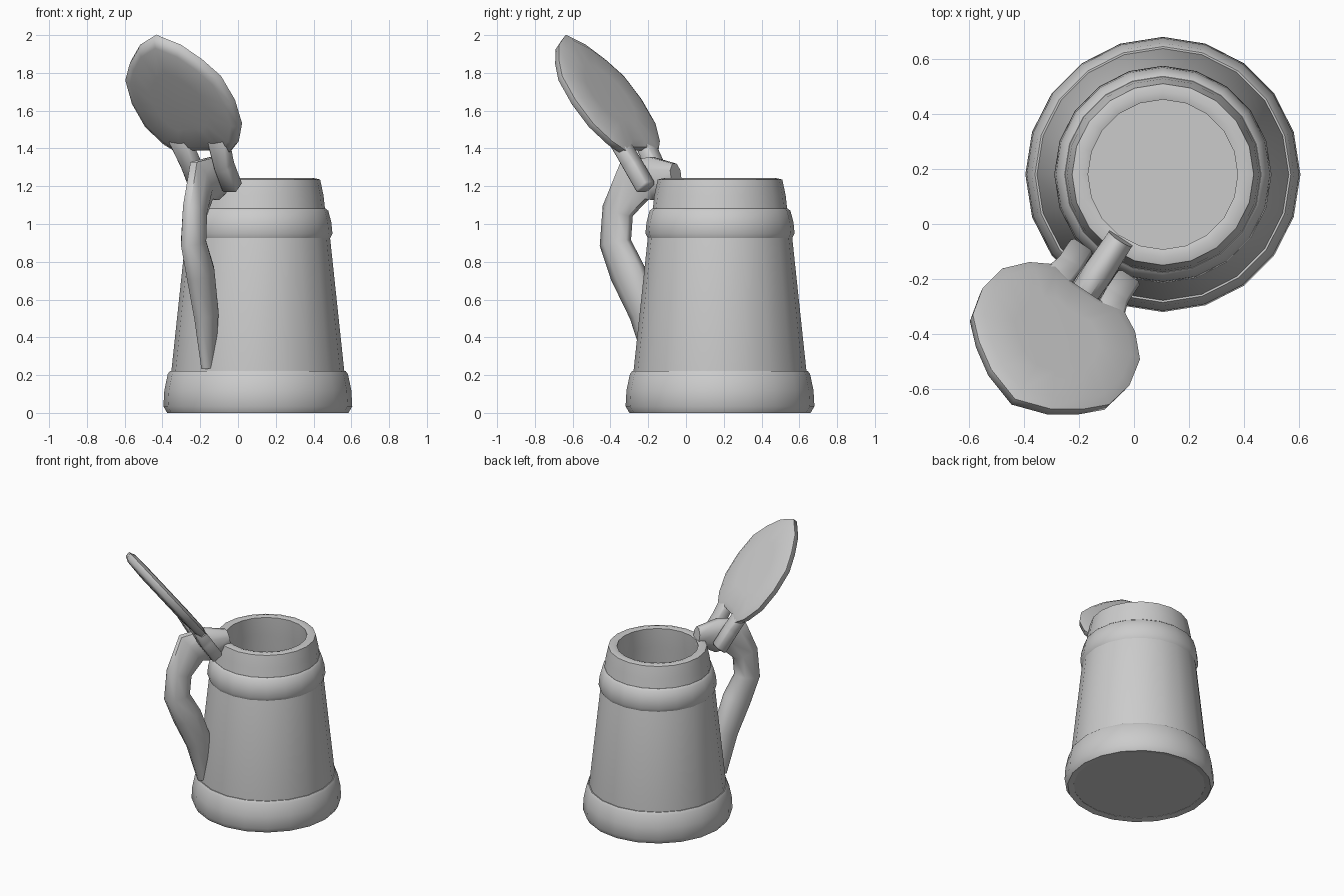
import bpy, bmesh, math
from mathutils import Vector

if "Cube" in bpy.data.objects:
    bpy.data.objects.remove(bpy.data.objects["Cube"])

AXIS = Vector((0.105, 0.18, 0))            # centre line of the mug
OUT = Vector((-0.55, -0.835, 0)).normalized()   # direction of the handle
SIDE = Vector((-OUT.y, OUT.x, 0))          # across the handle
UP = Vector((0, 0, 1))
SEG = 20


def finish(bm, name, angle=40):
    bmesh.ops.recalc_face_normals(bm, faces=bm.faces)
    me = bpy.data.meshes.new(name)
    bm.to_mesh(me)
    bm.free()
    ob = bpy.data.objects.new(name, me)
    bpy.context.collection.objects.link(ob)
    bpy.ops.object.select_all(action='DESELECT')
    ob.select_set(True)
    bpy.context.view_layer.objects.active = ob
    bpy.ops.object.shade_smooth_by_angle(angle=math.radians(angle))
    return ob


def skin(bm, rings, cap=True, loop=False):
    """Bridge a list of closed vertex rings."""
    n = len(rings[0])
    pairs = list(zip(rings, rings[1:])) + ([(rings[-1], rings[0])] if loop else [])
    for a, b in pairs:
        for i in range(n):
            j = (i + 1) % n
            bm.faces.new((a[i], a[j], b[j], b[i]))
    if cap and not loop:
        bm.faces.new(rings[0])
        bm.faces.new(rings[-1])


def lathe(name, profile, loop=False):
    bm = bmesh.new()
    rings = []
    for r, z in profile:
        rings.append([bm.verts.new(AXIS + Vector((r * math.cos(t), r * math.sin(t), z)))
                      for t in (2 * math.pi * k / SEG for k in range(SEG))])
    skin(bm, rings, loop=loop)
    return finish(bm, name)


# mug body: underside, outer wall, rim, inner wall and floor
lathe("mug_body", [(0.45, 0.01), (0.46, 0.2), (0.38, 0.95), (0.358, 1.06),
                   (0.348, 1.15), (0.33, 1.235), (0.30, 1.243),
                   (0.272, 1.235), (0.28, 1.1), (0.31, 0.9), (0.38, 0.15)])
# raised bands
lathe("base_band", [(0.44, 0.008), (0.48, 0.0), (0.5, 0.035), (0.495, 0.12),
                    (0.477, 0.205), (0.465, 0.222), (0.44, 0.22)], loop=True)
lathe("upper_band", [(0.35, 0.91), (0.38, 0.92), (0.395, 0.95), (0.389, 1.01),
                     (0.373, 1.07), (0.357, 1.083), (0.335, 1.08)], loop=True)


# handle: (distance from axis, sideways, height, thickness, half width)
PATH = [(0.28, 0.0, 1.26, 0.06, 0.05), (0.42, 0.0, 1.24, 0.115, 0.055),
        (0.54, 0.0, 1.23, 0.125, 0.05), (0.635, 0.02, 1.07, 0.085, 0.055),
        (0.65, 0.02, 0.90, 0.085, 0.058), (0.575, 0.015, 0.74, 0.095, 0.065),
        (0.48, -0.01, 0.52, 0.085, 0.055), (0.43, -0.03, 0.24, 0.05, 0.03)]
bm = bmesh.new()
rings = []
for i, (d, s, z, th, w) in enumerate(PATH):
    a, b = PATH[max(i - 1, 0)], PATH[min(i + 1, len(PATH) - 1)]
    tan = (OUT * (b[0] - a[0]) + UP * (b[2] - a[2])).normalized()
    nrm = SIDE.cross(tan)
    c = AXIS + OUT * d + SIDE * s + UP * z
    ring = []
    for k in range(8):
        t = math.pi * (k + 0.5) / 4
        ring.append(bm.verts.new(c + SIDE * (w * 1.08 * math.cos(t))
                                 + nrm * (th * 1.08 * math.sin(t))))
    rings.append(ring)
skin(bm, rings)
finish(bm, "handle", 60)


# open lid, lying in a tilted plane
PITCH = Vector((0.62, 0.785)).normalized()
SLOPE = OUT * PITCH.x + UP * PITCH.y       # up along the lid
NORM = UP * PITCH.x - OUT * PITCH.y        # lid face direction
ORIGIN = SIDE * AXIS.dot(SIDE) + NORM * 0.622


def on_lid(s, u, n=0):
    return ORIGIN + SIDE * s + SLOPE * u + NORM * n


half = [(0.13, 1.98), (0.225, 1.88), (0.297, 1.77), (0.32, 1.61),
        (0.3, 1.45), (0.23, 1.33), (0.15, 1.26), (0.06, 1.29)]
outline = [(0, 2.048)] + half + [(-s, u) for s, u in reversed(half)]
bm = bmesh.new()
rings = [[bm.verts.new(on_lid(s * f, 1.63 + (u - 1.63) * f, n)) for s, u in outline]
         for f, n in ((0.5, -0.045), (0.88, -0.037), (0.985, -0.02),
                      (1.0, 0.015), (0.88, 0.032), (0.5, 0.035))]
skin(bm, rings)
finish(bm, "lid", 70)


# two lid prongs straddling the top of the handle
QUAD = ((-1, -1), (1, -1), (1, 1), (-1, 1))
for label, side in (("left", -1), ("right", 1)):
    bm = bmesh.new()
    rings = [[bm.verts.new(on_lid(side * c + a * w, u, n + b * h)) for a, b in QUAD]
             for u, c, n, w, h in ((1.05, 0.103, -0.035, 0.047, 0.042),
                                   (1.2, 0.103, -0.025, 0.047, 0.042),
                                   (1.38, 0.125, -0.004, 0.06, 0.032))]
    skin(bm, rings)
    bmesh.ops.bevel(bm, geom=bm.edges[:], offset=0.012, segments=1, affect='EDGES')
    finish(bm, label + "_lid_prong", 60)
